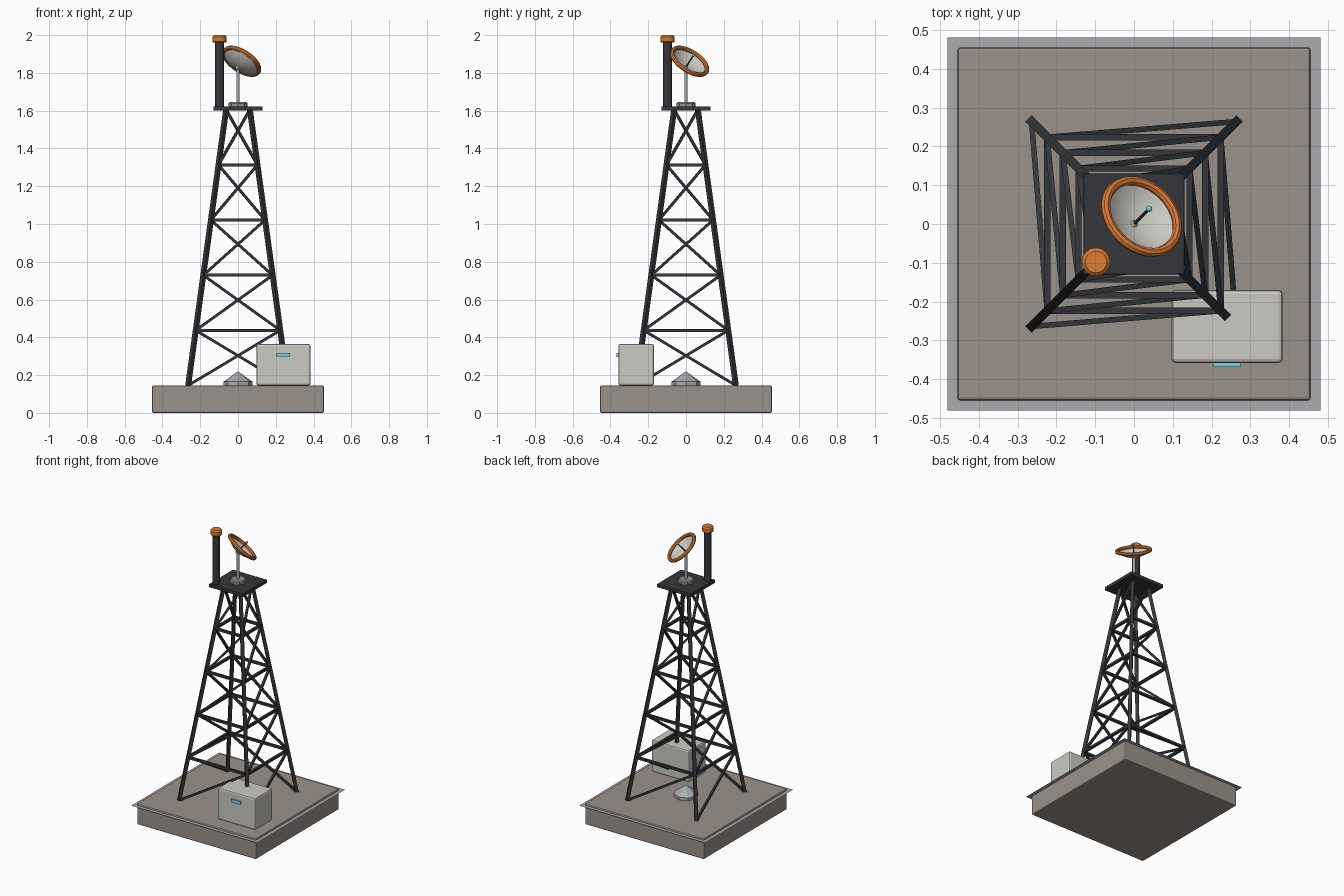
import bpy, bmesh, math
from mathutils import Vector, Matrix

if "Cube" in bpy.data.objects:
    bpy.data.objects.remove(bpy.data.objects["Cube"])


def mat(name, c):
    m = bpy.data.materials.new(name)
    m.diffuse_color = (*c, 1)
    m.use_nodes = True
    m.node_tree.nodes["Principled BSDF"].inputs["Base Color"].default_value = m.diffuse_color
    return m


STONE = mat("stone", (0.33, 0.29, 0.26))
DARK = mat("dark_steel", (0.035, 0.037, 0.042))
PALE = mat("pale_panel", (0.6, 0.59, 0.55))
ORANGE = mat("orange", (0.72, 0.2, 0.035))
TEAL = mat("teal", (0.2, 0.65, 0.7))
GREY = mat("grey", (0.4, 0.41, 0.43))


def make(name, bm, material, smooth=False):
    bmesh.ops.recalc_face_normals(bm, faces=bm.faces)
    me = bpy.data.meshes.new(name)
    bm.to_mesh(me)
    bm.free()
    ob = bpy.data.objects.new(name, me)
    bpy.context.collection.objects.link(ob)
    me.materials.append(material)
    if smooth:
        bpy.ops.object.select_all(action='DESELECT')
        ob.select_set(True)
        bpy.context.view_layer.objects.active = ob
        bpy.ops.object.shade_smooth_by_angle(angle=math.radians(35))
    return ob


def box(name, lo, hi, material, bevel=0):
    lo, hi = Vector(lo), Vector(hi)
    bm = bmesh.new()
    bmesh.ops.create_cube(bm, size=1, matrix=Matrix.Translation((lo + hi) / 2)
                          @ Matrix.Diagonal((*(hi - lo), 1)))
    if bevel:
        bmesh.ops.bevel(bm, geom=bm.edges[:], offset=bevel, segments=2,
                        profile=0.5, affect='EDGES')
    return make(name, bm, material)


def add_beam(bm, a, b, w):
    # square bar between two points, one side kept horizontal
    a, b = Vector(a), Vector(b)
    z = (b - a).normalized()
    x = z.cross(Vector((0, 0, 1))).normalized()
    rot = Matrix((x, z.cross(x), z)).transposed().to_4x4()
    bmesh.ops.create_cube(bm, size=1, matrix=Matrix.Translation((a + b) / 2) @ rot
                          @ Matrix.Diagonal((w, w, (b - a).length, 1)))


def lathe(name, profile, n, material, matrix=Matrix(), smooth=True, closed=False):
    # revolve (radius, height) points about local z
    bm = bmesh.new()
    vs = [bm.verts.new((r, 0, z)) for r, z in profile]
    es = [bm.edges.new(p) for p in zip(vs, vs[1:])]
    if closed:
        es.append(bm.edges.new((vs[-1], vs[0])))
    bmesh.ops.spin(bm, geom=vs + es, cent=(0, 0, 0), axis=(0, 0, 1),
                   angle=math.tau, steps=n, use_merge=True)
    bmesh.ops.remove_doubles(bm, verts=bm.verts, dist=1e-5)
    bm.transform(matrix)
    return make(name, bm, material, smooth)


# foundation block and thin sheet around it
box("foundation", (-.455, -.455, 0), (.455, .455, .145), STONE, .008)
bm = bmesh.new()
bmesh.ops.create_grid(bm, x_segments=1, y_segments=1, size=.48,
                      matrix=Matrix.Translation((0, 0, .132)))
make("ground_sheet", bm, GREY)

# lattice tower: four legs, rings and one rising diagonal per face and bay
Z0, Z1, BAYS = .145, 1.605, 5
SIGNS = [(-1, -1), (1, -1), (1, 1), (-1, 1)]


def corner(i, k):
    t = k / BAYS
    h = .264 + (.063 - .264) * t
    sx, sy = SIGNS[i % 4]
    return (sx * h, sy * h, Z0 + (Z1 - Z0) * t)


legs, rings, braces = bmesh.new(), bmesh.new(), bmesh.new()
for i in range(4):
    add_beam(legs, corner(i, 0), corner(i, BAYS), .022)
    for k in range(BAYS):
        add_beam(braces, corner(i, k), corner(i + 1, k + 1), .014)
        if k:
            add_beam(rings, corner(i, k), corner(i + 1, k), .016)
make("tower_legs", legs, DARK)
make("tower_rings", rings, DARK)
make("tower_braces", braces, DARK)

# top platform
box("platform", (-.13, -.13, 1.6), (.13, .13, 1.623), DARK, .002)

# mast with orange cap
M = Matrix.Translation((-.098, -.098, 0))
lathe("mast", [(0, 1.62), (.024, 1.62), (.024, 1.965), (0, 1.965)], 16, DARK, M)
lathe("mast_cap", [(0, 1.96), (.031, 1.96), (.037, 1.966), (.037, 1.991),
                   (.028, 2.0), (0, 2.0)], 16, ORANGE, M)

# dish pedestal
lathe("dish_foot", [(0, 1.62), (.05, 1.62), (.05, 1.639), (.044, 1.646), (0, 1.646)],
      8, STONE, smooth=False)
lathe("dish_post", [(0, 1.64), (.009, 1.64), (.009, 1.83), (0, 1.83)], 12, GREY)

# tilted dish, local z along its axis, origin at the back of the bowl
axis = Vector((.478, .478, .736)).normalized()
D = Matrix.Translation((0, 0, 1.832)) @ axis.to_track_quat('Z', 'Y').to_matrix().to_4x4()
R, DEPTH = .106, .04
bowl = [(R * k / 6, DEPTH * (k / 6) ** 2) for k in range(7)]
shell = bowl + [(r, z - .004) for r, z in reversed(bowl)]
lathe("dish_bowl", shell, 32, PALE, D)
ring = [(.105 + .012 * math.cos(a * math.tau / 8), DEPTH + .012 * math.sin(a * math.tau / 8))
        for a in range(8)]
lathe("dish_rim", ring, 32, ORANGE, D, closed=True)
lathe("feed_rod", [(0, 0), (.004, 0), (.004, .08), (0, .08)], 8, DARK, D)


def ball(name, r, z, material):
    bm = bmesh.new()
    bmesh.ops.create_uvsphere(bm, u_segments=12, v_segments=8, radius=r,
                              matrix=D @ Matrix.Translation((0, 0, z)))
    make(name, bm, material, True)


ball("feed_tip", .008, .082, TEAL)
ball("dish_joint", .012, -.006, GREY)

# equipment cabinet with indicator strip
box("cabinet", (.097, -.358, .145), (.383, -.17, .365), PALE, .01)
box("cabinet_light", (.205, -.368, .296), (.275, -.352, .318), TEAL)

# faceted mound under the tower
lathe("centre_mound", [(0, .14), (.077, .14), (.077, .165), (0, .22)], 8, GREY, smooth=False)
